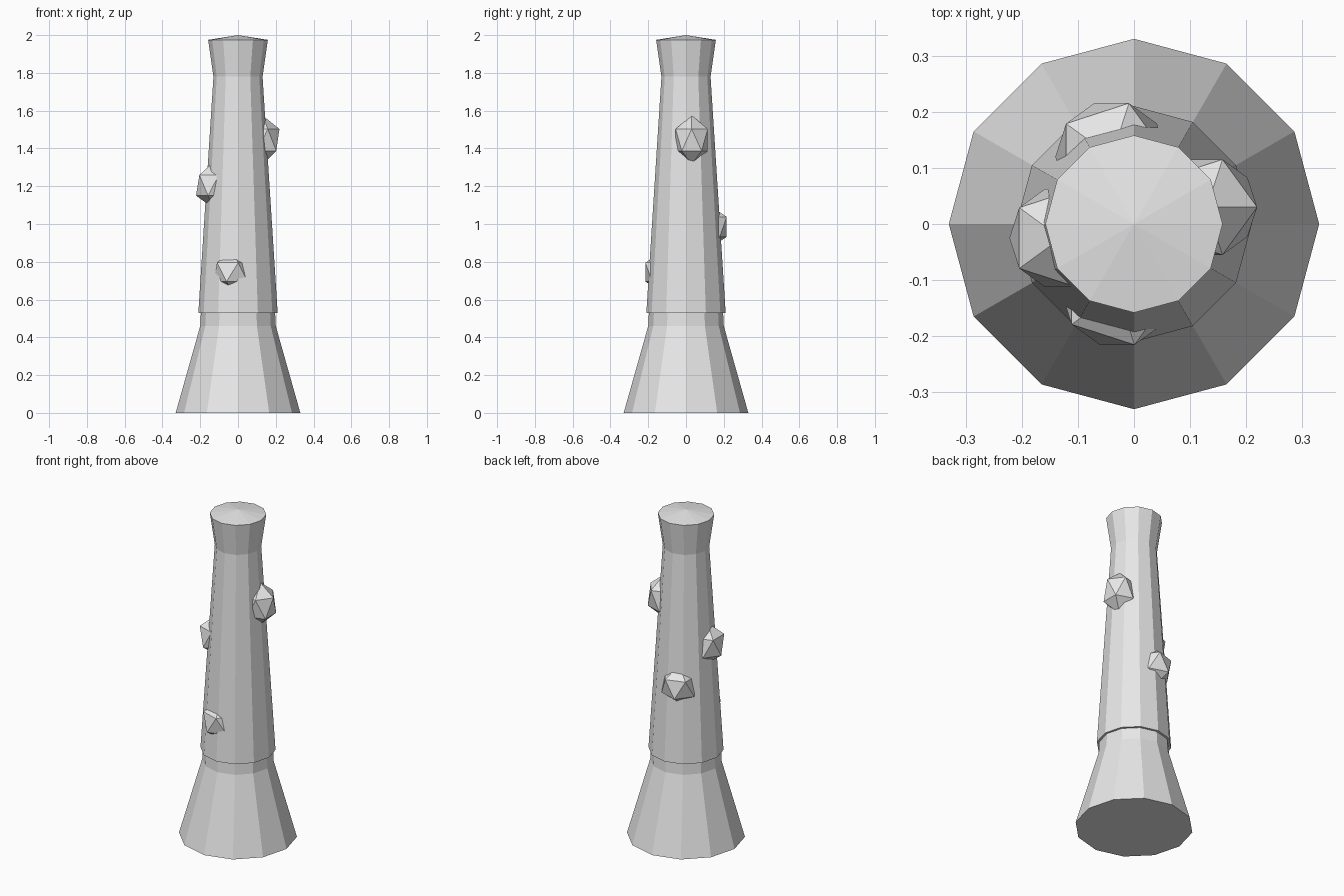
import bpy
import bmesh
from math import cos, sin, tau

SIDES = 12

cube = bpy.data.objects.get("Cube")
if cube:
    bpy.data.objects.remove(cube, do_unlink=True)

# Single stone grey
grey = bpy.data.materials.new("light grey")
grey.use_nodes = True
grey.diffuse_color = (0.8, 0.8, 0.8, 1)
grey.node_tree.nodes["Principled BSDF"].inputs["Base Color"].default_value = grey.diffuse_color


def add_object(name, bm):
    bmesh.ops.recalc_face_normals(bm, faces=bm.faces)
    mesh = bpy.data.meshes.new(name)
    bm.to_mesh(mesh)
    bm.free()
    mesh.materials.append(grey)
    obj = bpy.data.objects.new(name, mesh)
    bpy.context.collection.objects.link(obj)
    return obj


def lathe(name, profile, tip=None):
    """Faceted turned solid from (radius, height) rings, with a flat or pointed top."""
    bm = bmesh.new()
    rings = [[bm.verts.new((r * cos(tau * i / SIDES), r * sin(tau * i / SIDES), z))
              for i in range(SIDES)] for r, z in profile]
    for low, high in zip(rings, rings[1:]):
        for i in range(SIDES):
            j = (i + 1) % SIDES
            bm.faces.new((low[i], low[j], high[j], high[i]))
    bm.faces.new(rings[0][::-1])
    if tip is None:
        bm.faces.new(rings[-1])
    else:
        apex = bm.verts.new((0, 0, tip))
        for i in range(SIDES):
            bm.faces.new((rings[-1][i], rings[-1][(i + 1) % SIDES], apex))
    return add_object(name, bm)


def knob(name, location, radius, half_height):
    """Stretched icosahedron half sunk into the shaft."""
    bm = bmesh.new()
    bmesh.ops.create_icosphere(bm, subdivisions=1, radius=1)
    bmesh.ops.scale(bm, vec=(radius, radius, half_height), verts=bm.verts)
    obj = add_object(name, bm)
    obj.location = location


# Flared foot with a short collar
lathe("flared_foot", [(0.33, 0), (0.2, 0.46), (0.195, 0.56)])

# Tapering shaft, flared head and shallow cone cap
lathe("tapered_shaft", [(0.21, 0.53), (0.13, 1.78), (0.158, 1.975)], tip=2.0)

# Faceted knobs around the shaft
knob("left_knob", (0.13, 0.03, 1.445), 0.1, 0.13)
knob("right_knob", (-0.13, -0.025, 1.205), 0.103, 0.122)
knob("front_knob", (-0.03, -0.12, 0.745), 0.112, 0.112)
knob("back_knob", (-0.04, 0.12, 0.985), 0.112, 0.118)
